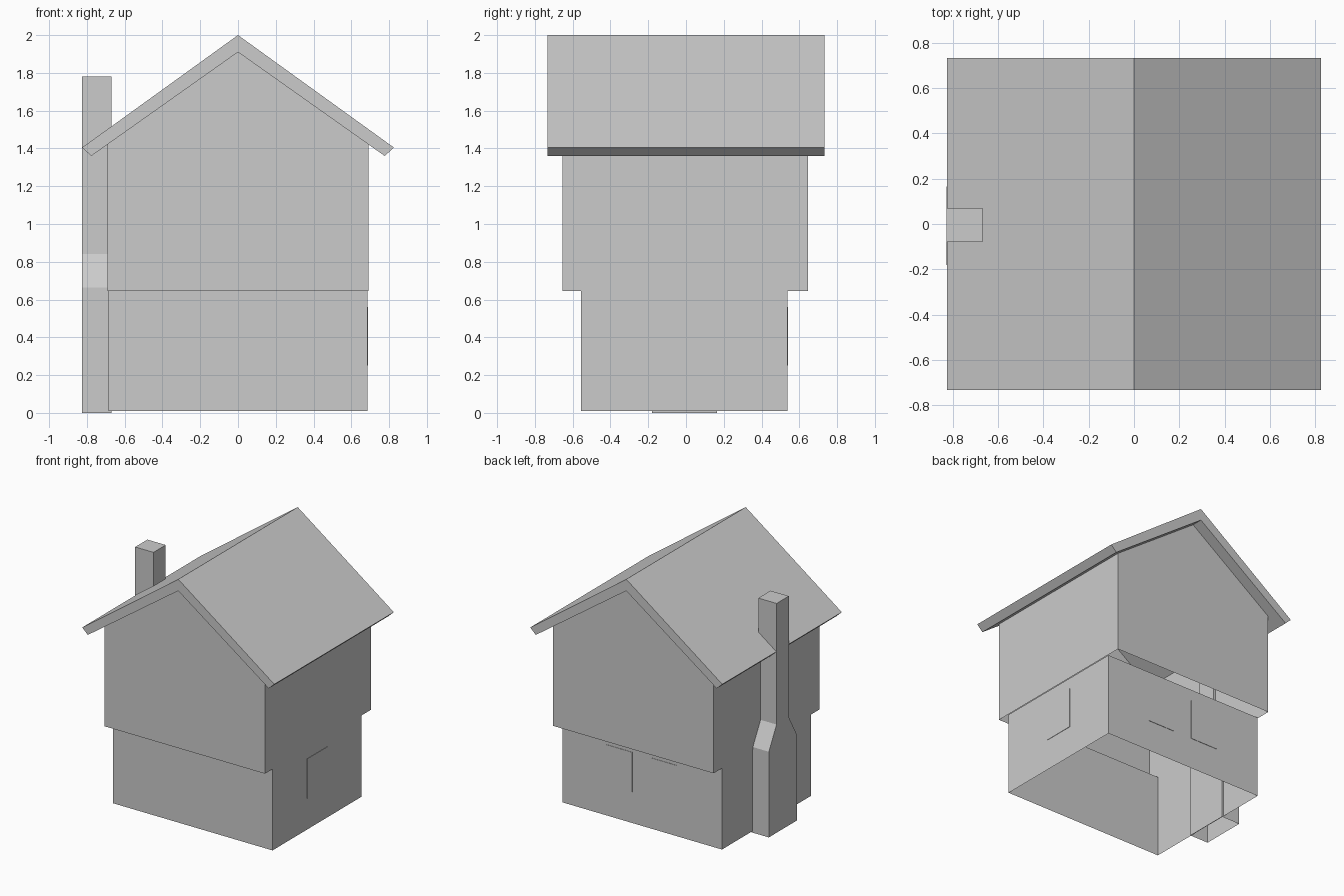
import bpy
import bmesh
from mathutils import Vector

cube = bpy.data.objects.get("Cube")
if cube:
    bpy.data.objects.remove(cube, do_unlink=True)

GREY = (0.6, 0.6, 0.6, 1.0)
grey = bpy.data.materials.new("plain grey")
grey.use_nodes = True
grey.diffuse_color = GREY
for node in grey.node_tree.nodes:
    if node.type == "BSDF_PRINCIPLED":
        node.inputs["Base Color"].default_value = GREY


def extrude(name, outline, axis, start, end, caps=True, open_edges=()):
    """Extrude a 2D outline along an axis; open_edges lists the sides left out."""
    def place(p, d):
        co = list(p)
        co.insert("xyz".index(axis), d)
        return Vector(co)

    bm = bmesh.new()
    near = [bm.verts.new(place(p, start)) for p in outline]
    far = [bm.verts.new(place(p, end)) for p in outline]
    n = len(outline)
    for i in range(n):
        if i not in open_edges:
            j = (i + 1) % n
            bm.faces.new((near[i], near[j], far[j], far[i]))
    if caps:
        bm.faces.new(near)
        bm.faces.new(far)
    bmesh.ops.recalc_face_normals(bm, faces=bm.faces)
    mesh = bpy.data.meshes.new(name)
    bm.to_mesh(mesh)
    bm.free()
    mesh.materials.append(grey)
    obj = bpy.data.objects.new(name, mesh)
    bpy.context.collection.objects.link(obj)
    return obj


def rect(a0, a1, b0, b1):
    return [(a0, b0), (a1, b0), (a1, b1), (a0, b1)]


# Ground floor: four walls, open above and below
LOW_X, LOW_BACK = 0.685, 0.537
extrude("ground_floor_walls", rect(-LOW_X, LOW_X, -0.555, LOW_BACK),
        "z", 0.01, 0.645, caps=False)

# Roof: folded slab with square-cut eaves
RIDGE, UNDER = 2.0, 1.91
EAVE_X, EAVE_Z = 0.777, 1.36
extrude("roof", [(0, RIDGE), (0.825, 1.405), (EAVE_X, EAVE_Z), (0, UNDER),
                 (-EAVE_X, EAVE_Z), (-0.825, 1.405)], "y", -0.733, 0.733)

# Upper floor: overhanging gabled walls that meet the underside of the roof
UP_X = 0.69
wall_top = UNDER - UP_X * (UNDER - EAVE_Z) / EAVE_X
extrude("upper_floor_walls",
        [(-UP_X, 0.645), (UP_X, 0.645), (UP_X, wall_top), (0, UNDER), (-UP_X, wall_top)],
        "y", -0.655, 0.647, open_edges=(0, 2, 3))

# Chimney: wide base sloping into a narrow stack, open underneath
extrude("chimney",
        [(-0.18, 0), (0.165, 0), (0.165, 0.665), (0.07, 0.84),
         (0.07, 1.78), (-0.08, 1.78), (-0.08, 0.84), (-0.18, 0.665)],
        "x", -0.827, -0.67, open_edges=(0,))

# Windows: thin plates on the ground floor walls
PLATE = 0.003
SILL, HEAD = 0.25, 0.56
extrude("side_window", rect(-0.13, 0.115, SILL, HEAD), "x", LOW_X, LOW_X + PLATE)
for side, x0, x1 in (("left", 0.085, 0.315), ("right", -0.305, -0.075)):
    extrude("back_window_" + side, rect(x0, x1, SILL, HEAD),
            "y", LOW_BACK, LOW_BACK + PLATE)
